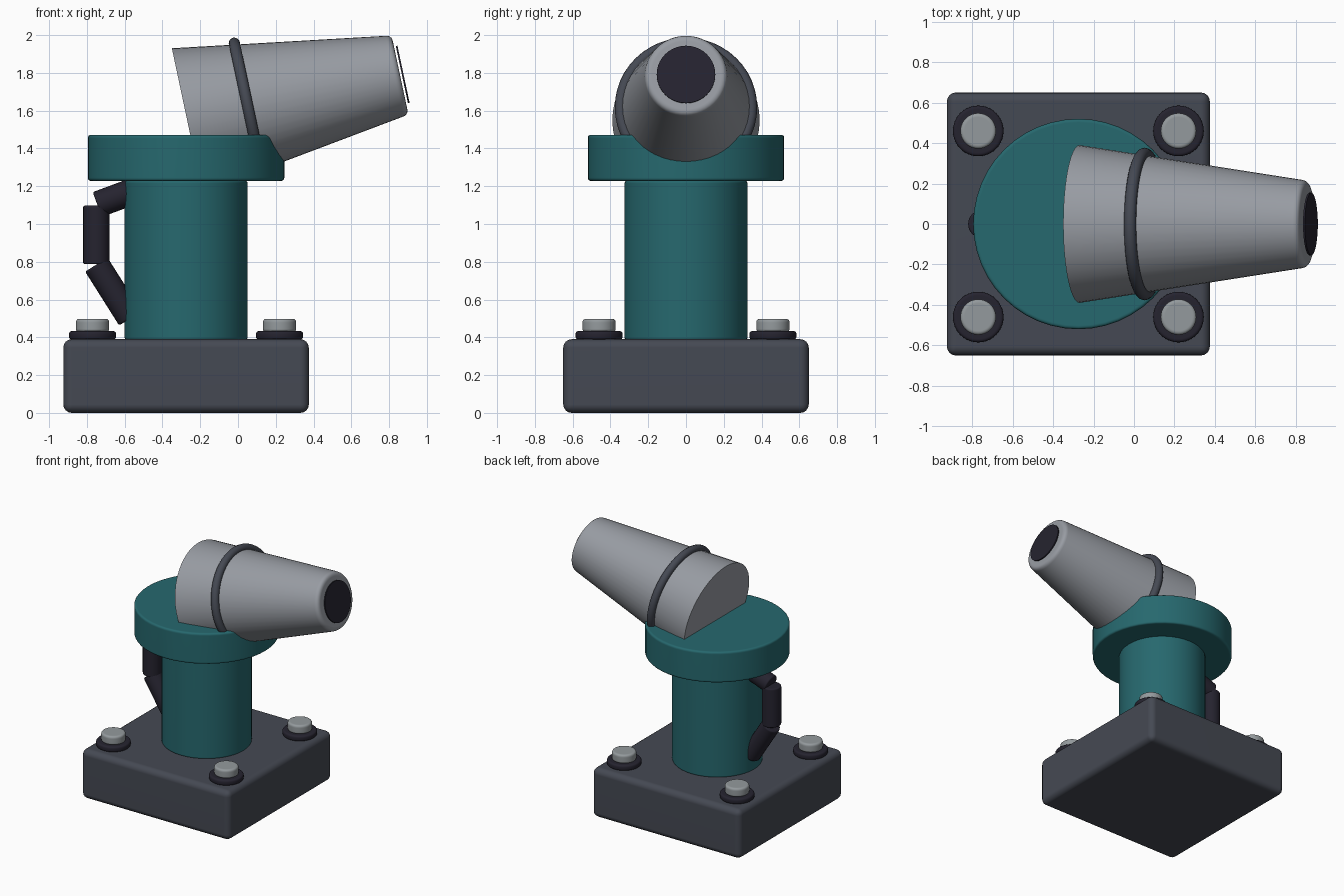
import bpy, bmesh, math
from mathutils import Vector

if "Cube" in bpy.data.objects:
    bpy.data.objects.remove(bpy.data.objects["Cube"])


def material(name, *rgb):
    m = bpy.data.materials.new(name)
    lin = [((c / 255 + 0.055) / 1.055) ** 2.4 for c in rgb]
    m.diffuse_color = (*lin, 1)
    m.use_nodes = True
    m.node_tree.nodes["Principled BSDF"].inputs["Base Color"].default_value = m.diffuse_color
    return m


SLATE = material("slate", 69, 73, 83)
TEAL = material("teal", 38, 104, 110)
GREY = material("light grey", 152, 156, 163)
DARK = material("near black", 37, 35, 47)
STEEL = material("bolt steel", 148, 154, 157)


def finish(name, bm, mat, loc=(0, 0, 0), axis=(0, 0, 1)):
    bmesh.ops.recalc_face_normals(bm, faces=bm.faces[:])
    me = bpy.data.meshes.new(name)
    bm.to_mesh(me)
    bm.free()
    for p in me.polygons:
        p.use_smooth = True
    me.set_sharp_from_angle(angle=math.radians(32))
    me.materials.append(mat)
    ob = bpy.data.objects.new(name, me)
    bpy.context.collection.objects.link(ob)
    ob.location = loc
    ob.rotation_mode = 'QUATERNION'
    ob.rotation_quaternion = Vector((0, 0, 1)).rotation_difference(Vector(axis))
    wn = ob.modifiers.new("weighted_normals", 'WEIGHTED_NORMAL')
    wn.keep_sharp = True
    return ob


def lathe(name, mat, loc, axis, r0, r1, h, round0=0.0, round1=0.0, n=40):
    """Round solid of height h along axis, radius r0 to r1, with rounded rims."""
    pts = []
    corners = [Vector((0, 0)), Vector((r0, 0)), Vector((r1, h)), Vector((0, h))]
    for i, rad in ((1, round0), (2, round1)):
        c = corners[i]
        if rad == 0:
            pts.append(c)
            continue
        a = c + (corners[i - 1] - c).normalized() * rad
        b = c + (corners[i + 1] - c).normalized() * rad
        for k in range(6):
            t = k / 5
            pts.append(a * (1 - t) ** 2 + c * 2 * t * (1 - t) + b * t * t)
    bm = bmesh.new()
    rings = [[bm.verts.new((p.x * math.cos(2 * math.pi * k / n),
                            p.x * math.sin(2 * math.pi * k / n), p.y))
              for k in range(n)] for p in pts]
    for lo, hi in zip(rings, rings[1:]):
        for k in range(n):
            j = (k + 1) % n
            bm.faces.new((lo[k], lo[j], hi[j], hi[k]))
    bm.faces.new(rings[0][::-1])
    bm.faces.new(rings[-1])
    return finish(name, bm, mat, loc, axis)


CX = -0.275
UP = (0, 0, 1)

# Base block with rounded edges
bm = bmesh.new()
bmesh.ops.create_cube(bm, size=1)
bmesh.ops.scale(bm, verts=bm.verts[:], vec=(1.3, 1.3, 0.39))
bmesh.ops.bevel(bm, geom=bm.edges[:], offset=0.045, segments=4, profile=0.5,
                affect='EDGES')
finish("base_block", bm, SLATE, (CX, 0, 0.195))

# Column and turntable
lathe("column", TEAL, (CX, 0, 0.385), UP, 0.325, 0.325, 0.845, 0.015, 0.015)
lathe("turntable", TEAL, (CX, 0, 1.228), UP, 0.52, 0.52, 0.244, 0.018, 0.018, 48)

# Four bolts with washers
for i, sx in enumerate((-1, 1)):
    for j, sy in enumerate((-1, 1)):
        x, y = CX + sx * 0.495, sy * 0.46
        lathe(f"washer_{i}{j}", DARK, (x, y, 0.388), UP, 0.125, 0.125, 0.045, 0.018, 0.018)
        lathe(f"bolt_head_{i}{j}", STEEL, (x, y, 0.43), UP, 0.088, 0.088, 0.068, 0.015, 0.02)

# Tapered barrel, tilted up
tilt = math.radians(12)
AXIS = Vector((math.cos(tilt), 0, math.sin(tilt)))
BACK = Vector((-0.269, 0, 1.549))
lathe("barrel", GREY, BACK, AXIS, 0.39, 0.214, 1.152, 0, 0.03, 48)

# Dark lens plate at the tip
lathe("lens", DARK, BACK + AXIS * 1.162, AXIS, 0.155, 0.155, 0.009)

# Ring around the barrel
bm = bmesh.new()
N, M, R, r = 48, 14, 0.347, 0.03
grid = []
for a in range(N):
    u = 2 * math.pi * a / N
    grid.append([])
    for b in range(M):
        v = 2 * math.pi * b / M
        w = R + r * math.cos(v)
        grid[a].append(bm.verts.new((w * math.cos(u), w * math.sin(u), r * math.sin(v))))
for a in range(N):
    for b in range(M):
        a2, b2 = (a + 1) % N, (b + 1) % M
        bm.faces.new((grid[a][b], grid[a2][b], grid[a2][b2], grid[a][b2]))
finish("barrel_ring", bm, SLATE, BACK + AXIS * 0.329, AXIS)

# Jointed cable on the back of the column
path = [((-0.57, 0.50), (-0.75, 0.785)),
        ((-0.75, 0.787), (-0.75, 1.097)),
        ((-0.745, 1.103), (-0.545, 1.177))]
for i, (p, q) in enumerate(path):
    a, b = Vector((p[0], 0, p[1])), Vector((q[0], 0, q[1]))
    lathe(f"cable_segment_{i}", DARK, a, (b - a).normalized(), 0.07, 0.07,
          (b - a).length, 0.012, 0.012, 24)
